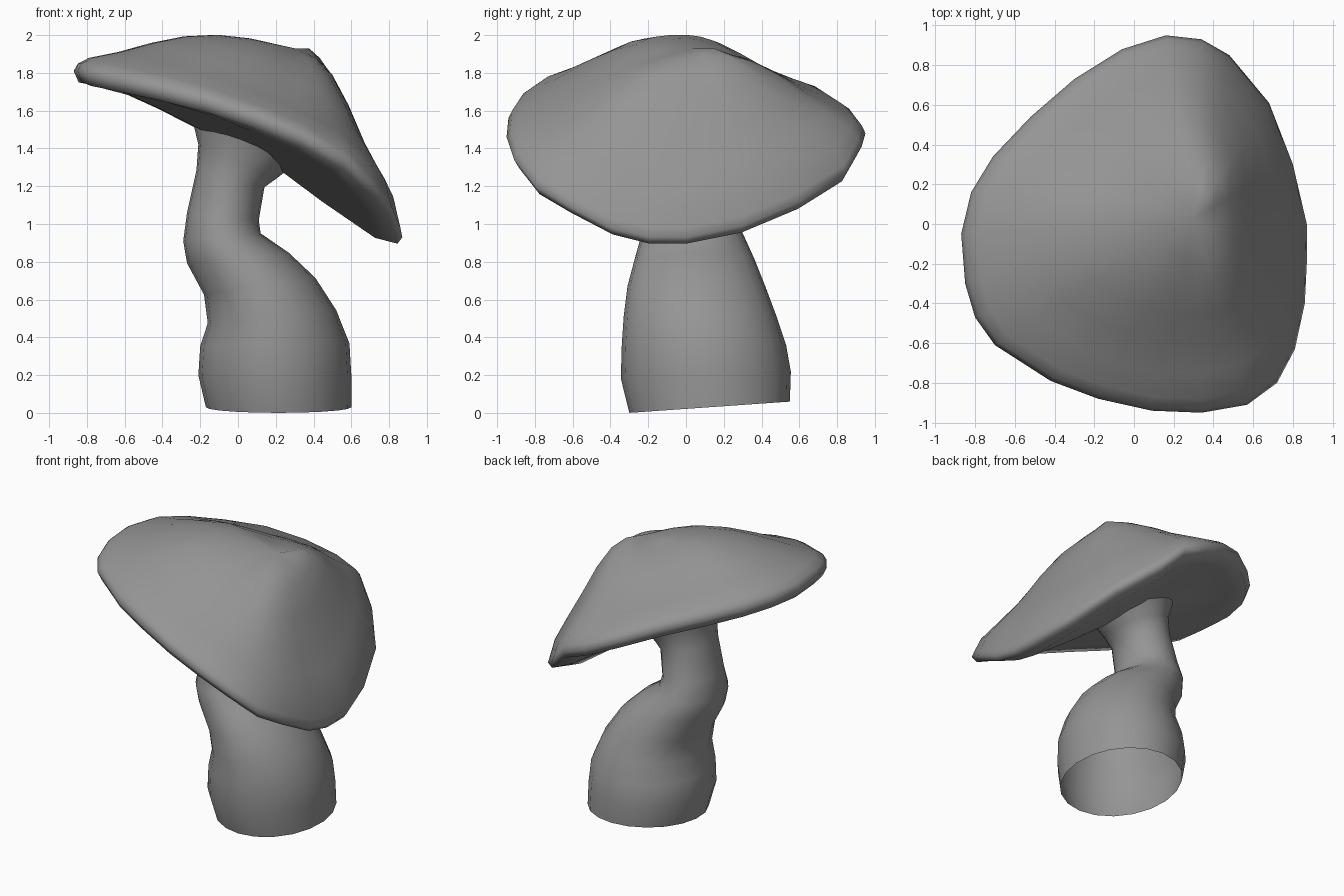
import bpy, bmesh, math
from mathutils import Vector

cube = bpy.data.objects.get("Cube")
if cube:
    bpy.data.objects.remove(cube)

grey = bpy.data.materials.new("plain grey")
grey.use_nodes = True
COLOUR = (0.3, 0.3, 0.3, 1)
grey.diffuse_color = COLOUR
grey.node_tree.nodes["Principled BSDF"].inputs["Base Color"].default_value = COLOUR


def loft(name, rings, tip=None):
    """Bridge equal-length closed rings, with an optional tip before the first."""
    bm = bmesh.new()
    loops = [[bm.verts.new(p) for p in ring] for ring in rings]
    n = len(loops[0])
    for a, b in zip(loops, loops[1:]):
        for i in range(n):
            j = (i + 1) % n
            bm.faces.new((a[i], a[j], b[j], b[i]))
    if tip:
        top = bm.verts.new(tip)
        for i in range(n):
            bm.faces.new((top, loops[0][(i + 1) % n], loops[0][i]))
    bmesh.ops.recalc_face_normals(bm, faces=bm.faces)
    mesh = bpy.data.meshes.new(name)
    bm.to_mesh(mesh)
    bm.free()
    mesh.materials.append(grey)
    obj = bpy.data.objects.new(name, mesh)
    bpy.context.collection.objects.link(obj)
    for poly in mesh.polygons:
        poly.use_smooth = True
    return obj


# Stem: x range, y range, centre height, slope along x, slope along y
SECTIONS = [
    (-.17, .60, -.30, .55, .03, 0, .07),
    (-.21, .60, -.345, .555, .2, 0, .04),
    (-.20, .59, -.34, .53, .36, .02, 0),
    (-.16, .52, -.33, .48, .51, .1, 0),
    (-.18, .41, -.31, .42, .67, .15, 0),
    (-.27, .27, -.27, .36, .82, .1, 0),
    (-.29, .12, -.24, .31, .93, .1, 0),
    (-.27, .11, -.20, .26, 1.04, -.1, 0),
    (-.22, .14, -.19, .23, 1.24, -.25, 0),
    (-.21, .20, -.20, .24, 1.33, -.45, 0),
    (-.25, .30, -.24, .29, 1.45, -.49, 0),
]


def section(x0, x1, y0, y1, z, slope_x, slope_y, n=20):
    points = []
    for i in range(n):
        a = math.tau * i / n
        dx, dy = (x1 - x0) / 2 * math.cos(a), (y1 - y0) / 2 * math.sin(a)
        points.append(((x0 + x1) / 2 + dx, (y0 + y1) / 2 + dy,
                       z + slope_x * dx + slope_y * dy))
    return points


loft("stem", [section(*s) for s in SECTIONS])

# Cap: drooping rim, counter-clockwise from the low side
RIM = [Vector(p) for p in (
    (.87, 0, .93), (.80, .30, .99), (.68, .61, 1.12), (.48, .85, 1.27),
    (.34, .93, 1.41), (.16, .95, 1.48), (-.06, .88, 1.57), (-.30, .73, 1.66),
    (-.52, .54, 1.72), (-.71, .34, 1.77), (-.82, .16, 1.80), (-.87, -.05, 1.81),
    (-.85, -.30, 1.81), (-.80, -.47, 1.79), (-.70, -.61, 1.77), (-.42, -.79, 1.71),
    (-.18, -.88, 1.65), (.09, -.94, 1.56), (.34, -.95, 1.46), (.57, -.91, 1.34),
    (.72, -.80, 1.2), (.81, -.63, 1.1), (.86, -.40, .98), (.87, -.20, .93))]
PEAK = Vector((.30, .03, 1.93))
ROOT = Vector((.02, .03, 1.41))

# Bulges and hollows of the upper side: direction, height, spread (degrees)
LOBES = [(55, .07, 25), (-75, -.045, 35), (128, -.05, 30)]


def lobe_height(p):
    angle = math.degrees(math.atan2(p.y - PEAK.y, p.x - PEAK.x))
    return sum(h * math.exp(-((angle - a) / spread) ** 2) for a, h, spread in LOBES)


def top_ring(t, drop, lip):
    """Ring on the upper side at fraction t of the way to the rim."""
    ring = []
    for p in RIM:
        q = PEAK.lerp(p, t)
        swell = .085 * max(0, PEAK.x - p.x) + lobe_height(p)
        q.z = PEAK.z - drop * (PEAK.z - p.z) + swell * math.sin(math.pi * t)
        q.z = max(q.z, p.z + lip)
        ring.append(q)
    return ring


def under_ring(t, droop):
    """Ring on the underside, running in towards the stem."""
    return [ROOT.lerp(p - Vector((0, 0, .05)), t) - Vector((0, 0, droop * p.x))
            for p in RIM]


upper = [top_ring(*r) for r in (
    (.2, .05, 0), (.35, .14, 0), (.5, .3, 0), (.65, .5, 0), (.8, .67, .1),
    (.93, .82, .07), (.98, .95, .04))]
lower = [under_ring(*r) for r in ((.97, 0), (.83, .05), (.5, .03), (.25, 0), (.1, 0))]
loft("cap", upper + [RIM] + lower, PEAK)
